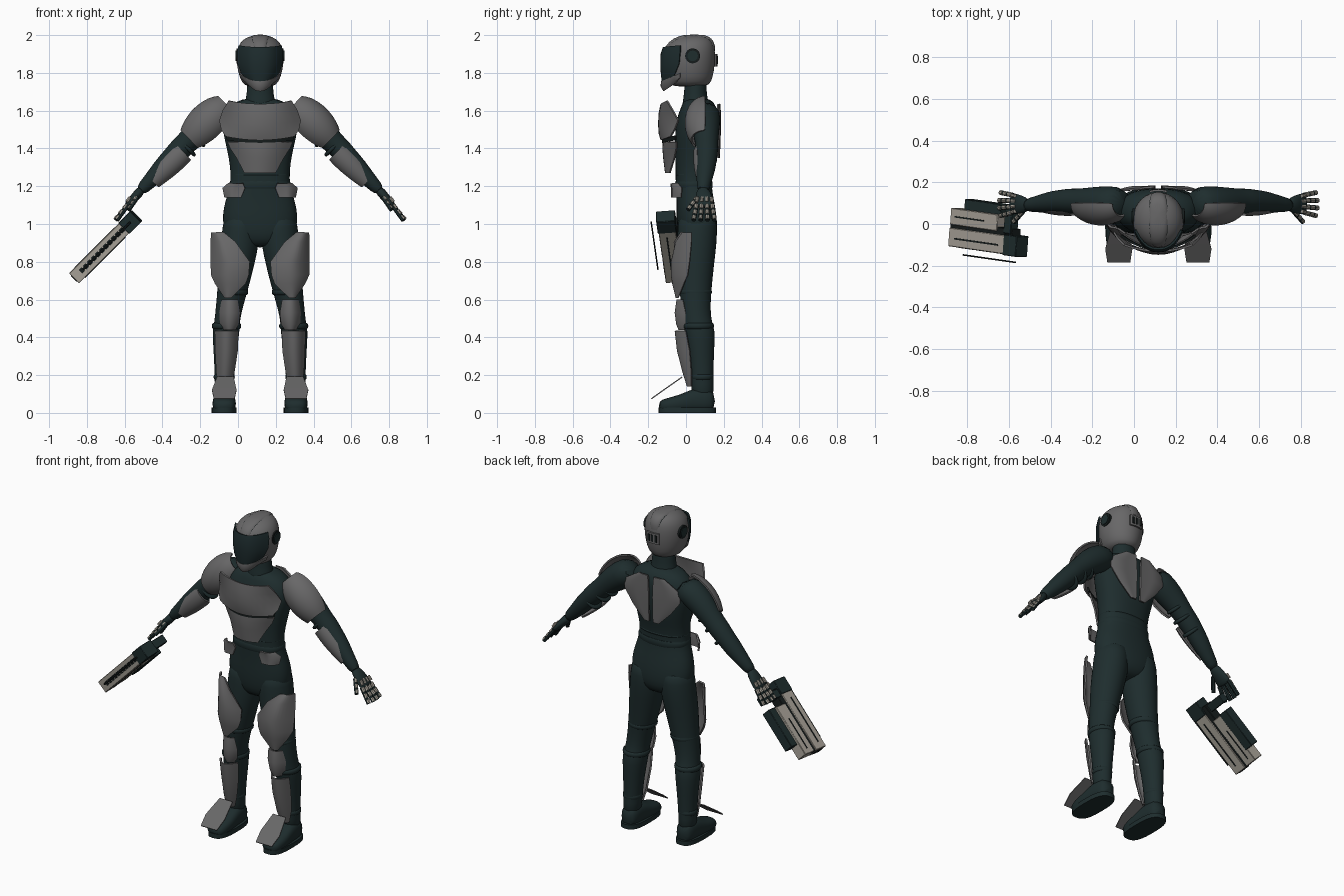
import bpy, bmesh
from math import sin, cos, pi, copysign
from mathutils import Vector, Matrix

if "Cube" in bpy.data.objects:
    bpy.data.objects.remove(bpy.data.objects["Cube"], do_unlink=True)

CENTRE = 0.117          # the figure stands off-centre because of the blaster
X, Y, Z = Vector((1, 0, 0)), Vector((0, 1, 0)), Vector((0, 0, 1))
ARM = Vector((.716, 0, -.698))
ARM_OUT = ARM.cross(Y)
SIDES = (("left", 1), ("right", -1))


def material(name, colour):
    mat = bpy.data.materials.new(name)
    mat.use_nodes = True
    mat.diffuse_color = (*colour, 1)
    mat.node_tree.nodes["Principled BSDF"].inputs["Base Color"].default_value = (*colour, 1)
    return mat


GREY = material("armour grey", (.138, .136, .138))
SUIT = material("suit dark teal", (.013, .026, .027))
GLASS = material("visor dark glass", (.012, .024, .026))
SEAM = material("seam black", (.008, .012, .012))
BEIGE = material("metal beige", (.40, .37, .32))


def finish(name, bm, mat, side=1, shift=CENTRE, thick=0, smooth=0):
    """Mirror and place the mesh, apply modifiers and shade it."""
    for v in bm.verts:
        v.co.x = shift + side * v.co.x
    bmesh.ops.recalc_face_normals(bm, faces=bm.faces)
    mesh = bpy.data.meshes.new(name)
    bm.to_mesh(mesh)
    bm.free()
    mesh.materials.append(mat)
    obj = bpy.data.objects.new(name, mesh)
    bpy.context.collection.objects.link(obj)
    bpy.ops.object.select_all(action='DESELECT')
    obj.select_set(True)
    bpy.context.view_layer.objects.active = obj
    if smooth:
        obj.modifiers.new("round", 'SUBSURF').levels = smooth
        bpy.ops.object.modifier_apply(modifier="round")
    if thick:
        shell = obj.modifiers.new("shell", 'SOLIDIFY')
        shell.thickness, shell.offset = thick, 0
        bpy.ops.object.modifier_apply(modifier="shell")
    bpy.ops.object.shade_smooth_by_angle(angle=.75)


def skin(bm, rows, closed):
    for a, b in zip(rows, rows[1:]):
        for i in range(len(a) - (not closed)):
            j = (i + 1) % len(a)
            bm.faces.new((a[i], a[j], b[j], b[i]))


def loft(name, mat, rings, side=1, axis=Z, u=X, power=2, arc=None, seg=16, smooth=1):
    """Rings of (x, y, z, radius, radius) across an axis; an arc leaves an open shell."""
    bm = bmesh.new()
    v = axis.cross(u)
    rows = []
    for x, y, z, ru, rv in rings:
        row = []
        for i in range(seg):
            a = arc[0] + (arc[1] - arc[0]) * i / (seg - 1) if arc else 2 * pi * i / seg
            c, s = (copysign(abs(f) ** (2 / power), f) for f in (cos(a), sin(a)))
            row.append(bm.verts.new(Vector((x, y, z)) + u * ru * c + v * rv * s))
        rows.append(row)
    skin(bm, rows, not arc)
    if not arc:
        bm.faces.new(rows[0])
        bm.faces.new(rows[-1])
    finish(name, bm, mat, side, thick=.01 if arc else 0, smooth=smooth)


def plate(name, mat, rows, side=1, sag=0, power=2, thick=.01, cols=13):
    """Curved plate; rows of (z, x start, x end, y start, y middle, y end)."""
    bm = bmesh.new()
    grid = []
    for z, x0, x1, y0, ym, y1 in rows:
        row = []
        for i in range(cols):
            s = 2 * i / (cols - 1) - 1
            y = ym + ((y1 if s > 0 else y0) - ym) * abs(s) ** power
            row.append(bm.verts.new((x0 + (x1 - x0) * (s + 1) / 2, y, z + sag * s * s)))
        grid.append(row)
    skin(bm, grid, False)
    finish(name, bm, mat, side, thick=thick)


def even(rows):
    """Symmetric plate rows from (z, half width, edge y, middle y)."""
    return [(z, -w, w, e, m, e) for z, w, e, m in rows]


def box(name, mat, matrix, centre, size, shift=0, bevel=0):
    bm = bmesh.new()
    bmesh.ops.create_cube(bm, size=1, matrix=matrix @ Matrix.Translation(centre) @ Matrix.Diagonal((*size, 1)))
    if bevel:
        bmesh.ops.bevel(bm, geom=bm.edges[:], offset=bevel, segments=1, affect='EDGES')
    finish(name, bm, mat, shift=shift)


# Torso, neck and belt
loft("torso", SUIT, [
    (0, .055, .875, .08, .06), (0, .06, .92, .165, .098), (0, .06, .98, .197, .107),
    (0, .055, 1.05, .2, .107), (0, .05, 1.12, .187, .1), (0, .04, 1.2, .158, .095),
    (0, .04, 1.28, .157, .096), (0, .05, 1.36, .168, .107), (0, .055, 1.45, .19, .115),
    (0, .06, 1.55, .21, .115), (0, .07, 1.62, .18, .095), (0, .06, 1.67, .09, .07)], power=2.3, seg=24)
loft("neck", SUIT, [(0, .05, z, r, r * .85) for z, r in
                    ((1.6, .09), (1.65, .08), (1.68, .075), (1.71, .07), (1.8, .07))])
loft("belt", SUIT, [(0, .042, z, .163, .1) for z in (1.185, 1.19, 1.225, 1.23)], power=2.3, seg=24)
for level in (1.26, 1.31):
    loft("waist_fold", SUIT, [(0, .042, level + dz, .153 + r, .093 + r) for dz, r in
                              ((-.02, 0), (0, .009), (.02, 0))], power=2.3, seg=24)

# Helmet with crown strip, visor, chin guard, ear discs and rear vent
shell = [(0, .02, 1.725, .07, .09), (0, .02, 1.75, .1, .115), (0, .02, 1.81, .12, .13),
         (0, .018, 1.88, .128, .138), (0, .022, 1.94, .12, .131), (0, .035, 1.98, .09, .1),
         (0, .045, 2.0, .04, .05)]
loft("helmet", GREY, shell, seg=24)
for label, mat, width, lift in (("crown_seam", SEAM, .058, .002), ("crown_strip", GREY, .053, .004)):
    loft(label, mat, [(x, y, z + lift, min(width, ru), rv + lift) for x, y, z, ru, rv in shell[3:]],
         power=3, seg=24)
plate("visor", GLASS, even([(1.935, .11, -.03, -.118), (1.9, .118, -.03, -.129), (1.84, .115, -.035, -.131),
                            (1.79, .097, -.055, -.128), (1.735, .05, -.085, -.12)]), power=2.6, sag=.01)
plate("chin_guard", GREY, even([(1.755, .108, -.03, -.127), (1.73, .1, -.03, -.13),
                                (1.705, .065, -.055, -.115)]), sag=.045)
for label, s in SIDES:
    for part, mat, r, out in (("ear_disc", SEAM, .04, .125), ("ear_hub", SUIT, .028, .129)):
        loft(label + "_" + part, mat, [(x, .035, 1.89, r, r) for x in (.1, out)], s, X, Y, smooth=0)
plate("rear_vent_frame", GREY, even([(1.9, .042, .155, .162), (1.835, .042, .155, .162)]))
for i in (-1, 0, 1):
    box("rear_vent_slot", SEAM, Matrix(), (i * .024, .165, 1.868), (.014, .008, .042), CENTRE)

# Chest armour
plate("upper_chest_plate", GREY, even([
    (1.635, .165, -.1, -.13), (1.585, .195, -.07, -.14), (1.53, .213, -.04, -.143),
    (1.48, .203, -.06, -.14), (1.445, .18, -.08, -.13)]), sag=.018)
plate("chest_seam", SEAM, even([(1.455, .18, -.055, -.122), (1.43, .172, -.055, -.122)]), sag=.014)
plate("lower_chest_plate", GREY, even([
    (1.435, .17, -.05, -.118), (1.4, .155, -.05, -.12), (1.35, .122, -.06, -.116),
    (1.27, .08, -.085, -.106)]))

for label, s in SIDES:
    def name(part):
        return label + "_" + part

    plate(name("back_plate"), GREY, [
        (1.635, .02, .085, .178, .176, .17), (1.57, .015, .19, .18, .178, .16),
        (1.51, .013, .19, .18, .178, .16), (1.43, .013, .13, .178, .176, .165),
        (1.35, .013, .05, .174, .173, .17)], s)
    plate(name("hip_plate"), GREY, [(1.215, .09, .165, -.078, -.075, -.04), (1.19, .08, .195, -.075, -.07, -.02),
                                    (1.14, .1, .185, -.075, -.07, -.025)], s)

    # Arm, shoulder pad and forearm guard
    loft(name("arm"), SUIT, [
        (x, y, z, r, r) for x, y, z, r in (
            (.16, .1, 1.61, .08), (.25, .1, 1.555, .085), (.33, .105, 1.49, .072), (.39, .11, 1.43, .06),
            (.43, .11, 1.39, .062), (.46, .11, 1.36, .056), (.52, .105, 1.295, .054),
            (.59, .095, 1.22, .038), (.64, .09, 1.17, .032))], s, ARM, Y)
    pad = Vector((.25, .1, 1.56))
    loft(name("shoulder_pad"), GREY, [(*(pad + ARM * t), r, r) for t, r in (
        (-.1, .06), (-.06, .09), (.02, .105), (.08, .1), (.13, .087), (.165, .07))],
        s, ARM, Y, arc=(1.55, 4.05))
    guard = Vector((.4, .107, 1.39))
    loft(name("forearm_guard"), GREY, [(*(guard + ARM * t), r, r) for t, r in (
        (.01, .062), (.06, .064), (.13, .06), (.19, .051), (.235, .044))], s, ARM, Y, arc=(2.35, 4.3))
    for t in (-.09, -.02, .07):
        loft(name("arm_band"), SUIT, [(*(guard + ARM * (t + d)), .063 - abs(t) * .05 + r, .063 + r)
                                      for d, r in ((-.012, -.01), (-.006, 0), (.006, 0), (.012, -.01))], s, ARM, Y)

    # Hand with plated fingers, the plates on the back of the hand
    loft(name("palm"), SUIT, [(.62, .09, 1.19, .032, .028), (.665, .095, 1.14, .046, .024),
                              (.69, .097, 1.11, .052, .02), (.71, .097, 1.09, .05, .016)], s, ARM, Y)
    digits = [((.70, .055 + .028 * i, 1.1), (.77 - .008 * abs(i - 1.5), .04 + .037 * i, 1.02)) for i in range(4)]
    for base, tip in digits + [((.65, .06, 1.14), (.695, .01, 1.075))]:
        a, b = Vector(base), Vector(tip)
        for part, mat, start, end, r, lift in (
                ("finger", SUIT, 0, 1, .012, 0), ("knuckle_plate", BEIGE, -.38, -.08, .009, .015),
                ("finger_plate", BEIGE, .02, .28, .0115, .004), ("finger_plate", BEIGE, .4, .64, .011, .004),
                ("finger_tip", BEIGE, .76, .97, .0105, .004)):
            loft(name(part), mat, [(*(a.lerp(b, t) + ARM_OUT * lift), r, r) for t in (start, end)],
                 s, (b - a).normalized(), (b - a).cross(X).normalized(), seg=8, smooth=0)

    # Leg and knee cuffs
    loft(name("leg"), SUIT, [
        (.1, .06, 1.06, .09, .1), (.101, .06, .98, .1, .107), (.107, .058, .9, .104, .107),
        (.125, .05, .78, .096, .1), (.145, .05, .65, .082, .086), (.165, .052, .55, .072, .078),
        (.175, .06, .48, .068, .078), (.18, .072, .44, .074, .083), (.184, .078, .36, .066, .074),
        (.187, .084, .25, .056, .063), (.19, .085, .15, .051, .06), (.19, .09, .07, .05, .06)], s)
    for x, y, z, r in ((.145, .05, .64, .085), (.178, .066, .46, .08), (.19, .086, .19, .058)):
        loft(name("leg_cuff"), SUIT, [(x, y, z + d, r + g, r * 1.06 + g) for d, g in
                                      ((-.02, -.012), (-.012, 0), (.012, 0), (.02, -.012))], s)

    # Leg armour
    plate(name("thigh_plate"), GREY, [
        (.955, .19, .255, -.025, -.015, .03), (.905, .13, .258, -.06, -.05, .03),
        (.8, .056, .258, -.05, -.075, .02), (.73, .062, .256, -.05, -.075, .01),
        (.685, .078, .235, -.05, -.068, -.01), (.61, .155, .185, -.05, -.05, -.04)], s)
    plate(name("knee_plate"), GREY, [(.6, .12, .2, -.03, -.045, -.015), (.53, .108, .212, -.02, -.055, 0),
                                     (.47, .115, .208, -.01, -.047, 0), (.44, .135, .19, -.01, -.035, 0)], s)
    plate(name("shin_plate"), GREY, [(.435, .118, .236, 0, -.055, 0), (.33, .122, .234, .01, -.043, .02),
                                     (.21, .14, .228, .02, -.012, .03), (.14, .16, .215, .03, .01, .03)], s)
    plate(name("foot_plate"), GREY, [(.19, .14, .228, -.02, -.02, -.02), (.12, .125, .255, -.12, -.12, -.12),
                                     (.075, .135, .245, -.183, -.183, -.183)], s, thick=.006)

    # Boot and sole
    loft(name("boot"), SUIT, [
        (.19, -.145, .036, .04, .026), (.19, -.11, .04, .062, .037), (.19, -.03, .05, .064, .046),
        (.19, .03, .066, .058, .062), (.19, .1, .07, .055, .066), (.19, .155, .062, .045, .055)],
        s, Y, X, power=2.6)
    loft(name("sole"), SUIT, [(.19, .007, z, .066, .153) for z in (0, .028)], s, power=2.8, seg=24, smooth=0)

# Blaster held in the right hand
along = Vector((-.7, .1, -.7)).normalized()
across = (Y - along * along.y).normalized()
frame = Matrix((along, across, along.cross(across))).transposed().to_4x4()
frame.translation = (-.70, -.04, .88)
for part, mat, centre, size in (
        ("blaster_front_slab", BEIGE, (0, -.045, 0), (.46, .09, .075)),
        ("blaster_rear_slab", BEIGE, (.07, .055, 0), (.32, .08, .07)),
        ("blaster_core", SEAM, (.02, .01, 0), (.42, .05, .062)),
        ("blaster_side_box", SUIT, (.03, .115, .01), (.25, .06, .062)),
        ("blaster_stock", SUIT, (-.19, -.045, 0), (.09, .1, .082)),
        ("blaster_grip", SUIT, (-.16, .08, -.01), (.05, .14, .05)),
        ("blaster_muzzle", SEAM, (.228, -.045, 0), (.012, .06, .045)),
        ("blaster_sight_rail", SEAM, (-.02, -.125, 0), (.36, .007, .012))):
    box(part, mat, frame, centre, size, bevel=.003)
for i in range(11):
    box("blaster_vent", SEAM, frame, (-.13 + .03 * i, -.09, 0), (.021, .006, .026))
for face in (-1, 1):
    box("blaster_groove", SEAM, frame, (.04, -.05, face * .037), (.3, .008, .006))
    box("blaster_rear_groove", SEAM, frame, (.1, .055, face * .0345), (.2, .007, .006))
